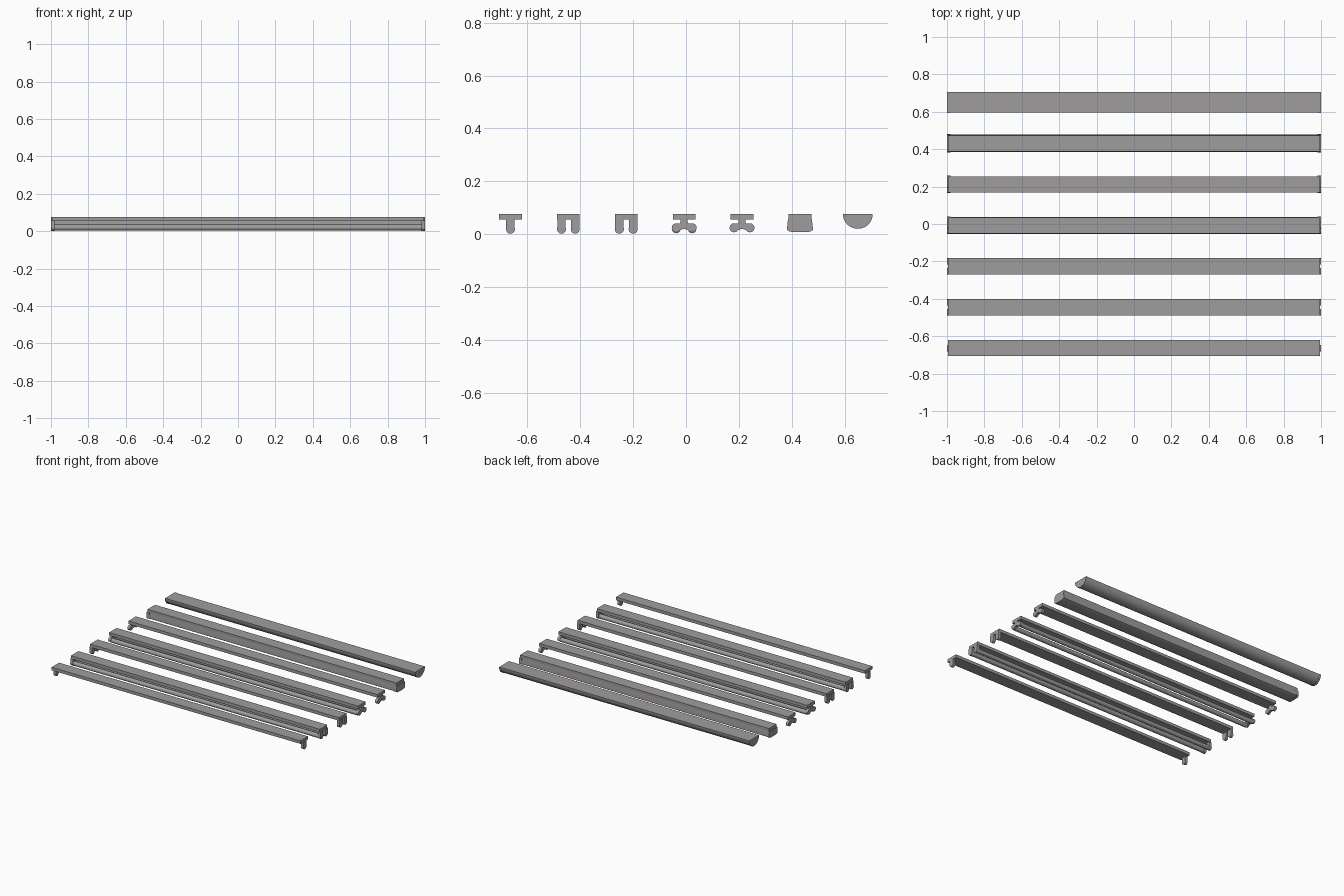
import bpy, bmesh, math
from math import sin, cos, pi

cube = bpy.data.objects.get("Cube")
if cube:
    bpy.data.objects.remove(cube, do_unlink=True)

metal = bpy.data.materials.new("warm grey")
metal.use_nodes = True
colour = (0.35, 0.335, 0.345, 1)
metal.diffuse_color = colour
metal.node_tree.nodes["Principled BSDF"].inputs["Base Color"].default_value = colour

TOP, PLATE_BOTTOM = 0.077, 0.055
HALF = 0.043
TUBE_R, TUBE_Z = 0.017, 0.019
HOLDER = 0.02


def extrude(name, profile, x0, x1, y):
    """Sweep a closed (y, z) outline along x."""
    bm = bmesh.new()
    face = bm.faces.new([bm.verts.new((x0, y + py, pz)) for py, pz in profile])
    swept = bmesh.ops.extrude_face_region(bm, geom=[face])["geom"]
    moved = [v for v in swept if isinstance(v, bmesh.types.BMVert)]
    bmesh.ops.translate(bm, verts=moved, vec=(x1 - x0, 0, 0))
    bmesh.ops.recalc_face_normals(bm, faces=bm.faces)
    mesh = bpy.data.meshes.new(name)
    bm.to_mesh(mesh)
    bm.free()
    mesh.materials.append(metal)
    obj = bpy.data.objects.new(name, mesh)
    bpy.context.collection.objects.link(obj)
    bpy.ops.object.select_all(action='DESELECT')
    obj.select_set(True)
    bpy.context.view_layer.objects.active = obj
    bpy.ops.object.shade_smooth_by_angle(angle=math.radians(35))
    return obj


def arc(cy, cz, r, a0, a1, n):
    return [(cy + r * cos(math.radians(a0 + (a1 - a0) * i / n)),
             cz + r * sin(math.radians(a0 + (a1 - a0) * i / n))) for i in range(n + 1)]


def at_both_ends(name, profile, y, thick=HOLDER):
    extrude("right_" + name, profile, -1, -1 + thick, y)
    extrude("left_" + name, profile, 1 - thick, 1, y)


def housing(name, y):
    box = [(-HALF, PLATE_BOTTOM), (HALF, PLATE_BOTTOM), (HALF, TOP), (-HALF, TOP)]
    extrude(name + "_housing", box, -0.995, 0.995, y)


def tube(name, y):
    extrude(name, arc(0, TUBE_Z, TUBE_R * 0.92, 0, 345, 23), -0.985, 0.985, y)


# Straight socket: a post with a round foot
post = [(0.016, PLATE_BOTTOM + 0.002)] + [(-0.016, PLATE_BOTTOM + 0.002)] \
    + arc(0, TUBE_Z, TUBE_R, 160, 380, 16)

# Forked socket: a short stem with two drooping rounded arms
side = [(0.014, PLATE_BOTTOM + 0.002), (0.013, 0.047), (0.016, 0.041)] \
    + arc(0.03, 0.024, TUBE_R, 80, -120, 14) + [(0.012, 0.017)]
fork = side + [(0, 0.02)] + [(-py, pz) for py, pz in reversed(side)]

# Battens with straight sockets, one single and two twin
for name, y, offsets, lit in (("single_batten", -0.664, (0,), False),
                              ("twin_batten", -0.445, (-0.026, 0.026), True),
                              ("empty_twin_batten", -0.226, (-0.026, 0.026), False)):
    housing(name, y)
    for i, off in enumerate(offsets):
        at_both_ends(f"{name}_socket_{i}", post, y + off)
        if lit:
            tube(f"{name}_tube_{i}", y + off)

# Battens with forked sockets
for name, y, lit in (("forked_batten", -0.007, True), ("empty_forked_batten", 0.212, False)):
    housing(name, y)
    at_both_ends(name + "_socket", fork, y)
    if lit:
        for i, off in enumerate((-0.03, 0.03)):
            tube(f"{name}_tube_{i}", y + off)

# Covered batten: flared diffuser with a gently bowed underside
def flared(grow):
    half = [(HALF + grow, PLATE_BOTTOM + 0.002), (0.047 + grow, 0.022),
            (0.0465 + grow, 0.016), (0.04, 0.012 - grow), (0.02, 0.0095 - grow)]
    return half + [(-py, pz) for py, pz in reversed(half)]

housing("covered_batten", 0.431)
extrude("flared_diffuser", flared(0), -0.985, 0.985, 0.431)
at_both_ends("diffuser_cap", flared(0.002), 0.431)

# Half-round lamp with end caps
extrude("half_round_diffuser", arc(0, TOP, 0.055, 180, 360, 28), -0.985, 0.985, 0.65)
at_both_ends("half_round_cap", arc(0, TOP, 0.0565, 180, 360, 28), 0.65, 0.015)
